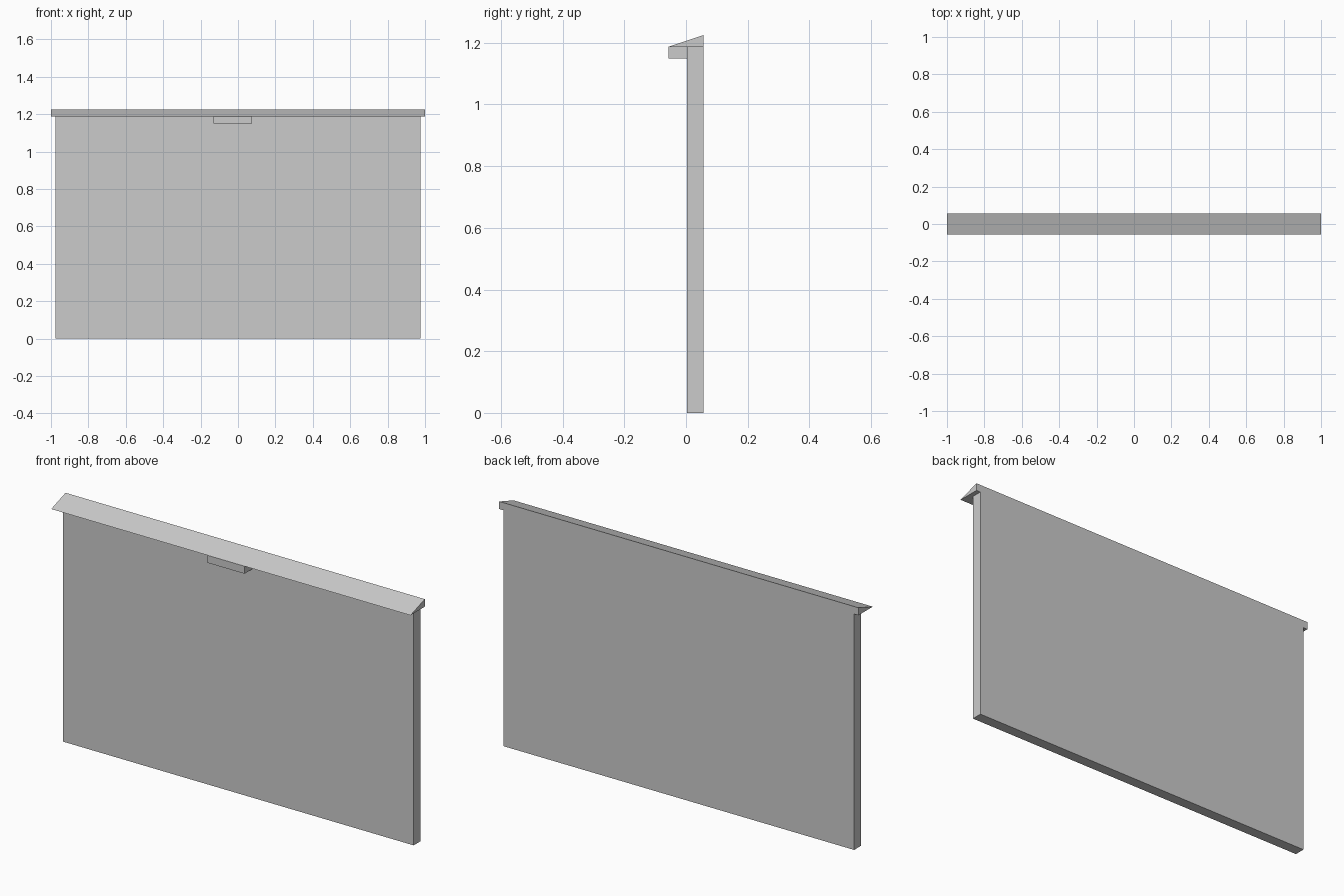
import bpy
import bmesh

cube = bpy.data.objects.get("Cube")
if cube:
    bpy.data.objects.remove(cube, do_unlink=True)

# Single flat grey
grey = bpy.data.materials.new("plain_grey")
grey.use_nodes = True
colour = (0.6, 0.6, 0.6, 1)
grey.diffuse_color = colour
grey.node_tree.nodes["Principled BSDF"].inputs["Base Color"].default_value = colour

FRONT, FACE, BACK = -0.057, 0.003, 0.057
EAVE, RIDGE = 1.187, 1.225


def prism(name, x0, x1, profile):
    """Extrude a (y, z) profile along x."""
    bm = bmesh.new()
    end = bm.faces.new([bm.verts.new((x0, y, z)) for y, z in profile])
    extruded = bmesh.ops.extrude_face_region(bm, geom=[end])["geom"]
    moved = [v for v in extruded if isinstance(v, bmesh.types.BMVert)]
    bmesh.ops.translate(bm, verts=moved, vec=(x1 - x0, 0, 0))
    bmesh.ops.recalc_face_normals(bm, faces=bm.faces)
    mesh = bpy.data.meshes.new(name)
    bm.to_mesh(mesh)
    bm.free()
    mesh.materials.append(grey)
    obj = bpy.data.objects.new(name, mesh)
    bpy.context.collection.objects.link(obj)
    return obj


def rectangle(y0, y1, z0, z1):
    return [(y0, z0), (y1, z0), (y1, z1), (y0, z1)]


# Upright panel
prism("panel", -0.976, 0.976, rectangle(FACE, BACK, 0, EAVE))
# Sloping cap, rising towards the back
prism("sloped_cap", -1, 1, [(FRONT, EAVE), (BACK, EAVE), (BACK, RIDGE)])
# Small block under the front overhang, slightly off centre
prism("support_block", -0.13, 0.076, rectangle(FRONT, FACE, 1.149, EAVE))
